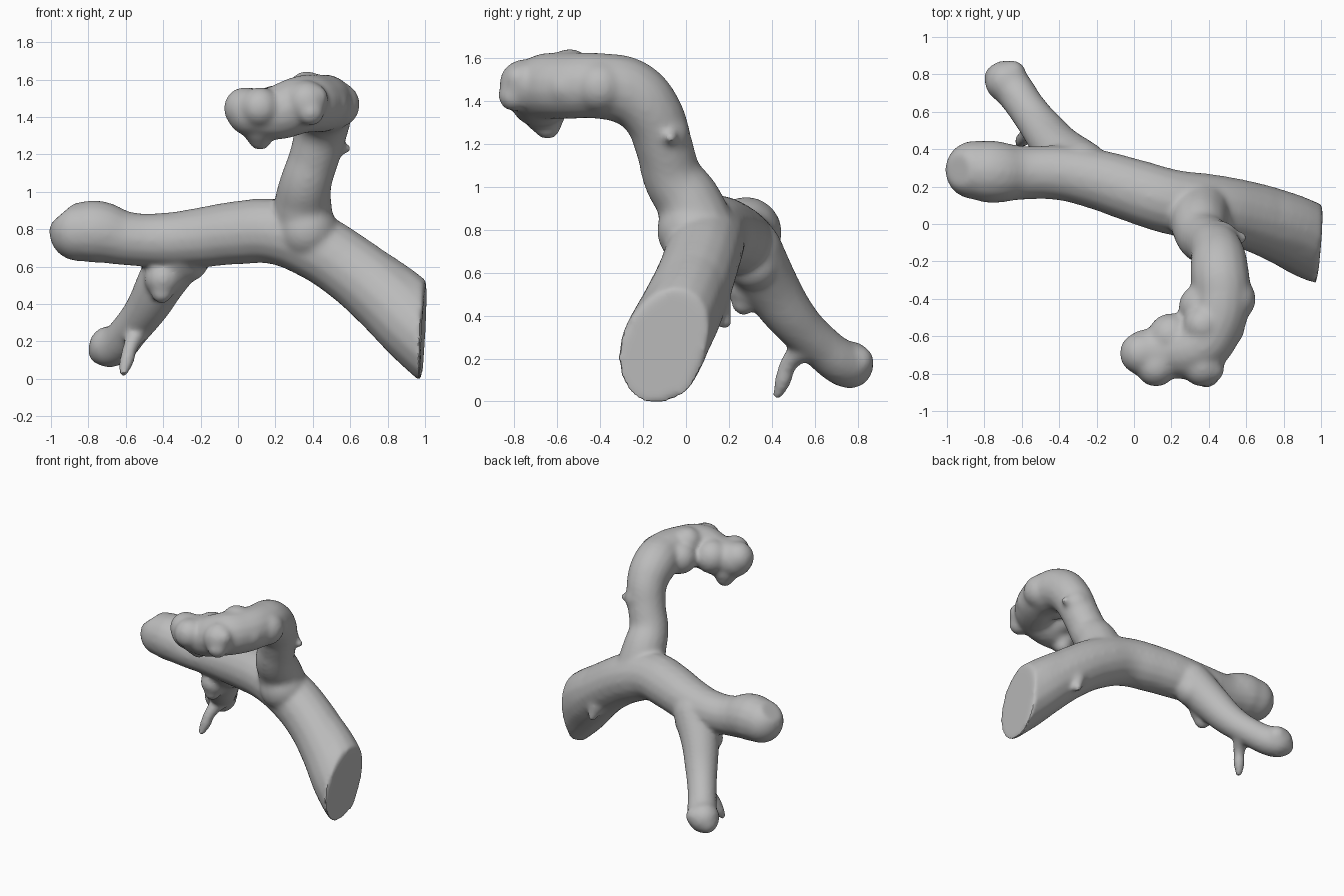
import bpy, bmesh
from mathutils import Vector

cube = bpy.data.objects.get("Cube")
if cube:
    bpy.data.objects.remove(cube, do_unlink=True)

bark = bpy.data.materials.new("grey_bark")
bark.use_nodes = True
GREY = (0.5, 0.5, 0.5, 1)
bark.diffuse_color = GREY
bark.node_tree.nodes["Principled BSDF"].inputs["Base Color"].default_value = GREY

bm = bmesh.new()


def lump(x, y, z, r):
    """Rounded swelling."""
    made = bmesh.ops.create_icosphere(bm, subdivisions=3, radius=r)
    bmesh.ops.translate(bm, verts=made["verts"], vec=(x, y, z))


def limb(points):
    """Round limb through (x, y, z, radius) points with rounded ends."""
    curve = bpy.data.curves.new("limb_path", "CURVE")
    curve.dimensions = "3D"
    curve.bevel_depth = 1
    curve.bevel_resolution = 6
    curve.use_fill_caps = True
    spline = curve.splines.new("BEZIER")
    spline.bezier_points.add(len(points) - 1)
    spline.resolution_u = 8
    spline.radius_interpolation = "CARDINAL"
    for p, (x, y, z, r) in zip(spline.bezier_points, points):
        p.co = (x, y, z)
        p.radius = r
        p.handle_left_type = p.handle_right_type = "AUTO"
    ob = bpy.data.objects.new("limb_path", curve)
    bpy.context.collection.objects.link(ob)
    bpy.context.view_layer.update()
    mesh = bpy.data.meshes.new_from_object(
        ob.evaluated_get(bpy.context.evaluated_depsgraph_get()))
    bm.from_mesh(mesh)
    bpy.data.objects.remove(ob, do_unlink=True)
    bpy.data.curves.remove(curve)
    bpy.data.meshes.remove(mesh)
    lump(*points[0])
    lump(*points[-1])


def saw(point, normal):
    """Flat cut, closed with a face."""
    cut = bmesh.ops.bisect_plane(
        bm, geom=bm.verts[:] + bm.edges[:] + bm.faces[:], clear_outer=True,
        plane_co=point, plane_no=normal)
    rim = [e for e in cut["geom_cut"] if isinstance(e, bmesh.types.BMEdge)]
    bmesh.ops.holes_fill(bm, edges=rim, sides=0)


# Main trunk with a ridge along its upper side, running past the sawn end
limb([(1.24, -.17, .04, .205), (.98, -.105, .265, .203), (.8, -.02, .44, .195),
      (.6, .05, .605, .183), (.4, .09, .73, .18), (.2, .12, .8, .175),
      (0, .18, .795, .17), (-.2, .24, .77, .16), (-.4, .275, .755, .147),
      (-.6, .275, .765, .145), (-.75, .28, .8, .168), (-.85, .29, .8, .158)])
limb([(1.24, -.14, .12, .185), (.98, -.08, .325, .187), (.8, 0, .48, .175),
      (.5, .07, .67, .17)])
bmesh.ops.remove_doubles(bm, verts=bm.verts[:], dist=1e-5)
saw((.995, -.1, .28), (1, -.06, -.04))
saw((-.93, .29, .905), (-.65, 0, .76))

# Upper limb, rising then hooking forward
limb([(.36, .09, .75, .17), (.35, .01, .95, .155), (.365, -.06, 1.06, .14),
      (.41, -.1, 1.2, .135), (.45, -.16, 1.36, .145), (.46, -.26, 1.455, .158),
      (.47, -.4, 1.485, .155), (.43, -.55, 1.485, .155), (.34, -.66, 1.48, .155),
      (.2, -.68, 1.435, .145), (.07, -.69, 1.44, .13)])
lump(.37, .03, .81, .165)

# Lower rear limb with a blunt tip
limb([(-.28, .3, .72, .15), (-.39, .39, .56, .135), (-.48, .5, .4, .115),
      (-.57, .62, .28, .103), (-.65, .73, .195, .108), (-.685, .765, .185, .112)])

# Knots on the hooked end, the rear tip and under the rear fork
for knot in [(.12, -.66, 1.36, .1), (.12, -.645, 1.3, .065),
             (.37, -.755, 1.495, .115), (.39, -.8, 1.44, .075),
             (.12, -.76, 1.465, .11), (.04, -.69, 1.46, .115),
             (.36, -.44, 1.47, .12), (.53, -.4, 1.48, .125),
             (.5, -.56, 1.48, .095), (.37, -.54, 1.555, .105),
             (.2, -.6, 1.46, .125), (.42, -.78, 1.52, .065),
             (-.725, .785, .16, .075), (-.65, .8, .2, .078),
             (-.27, .32, .65, .12), (-.4, .29, .55, .1), (-.405, .27, .475, .06)]:
    lump(*knot)

# Broken twig stubs
limb([(-.53, .56, .27, .06), (-.57, .48, .19, .043), (-.595, .45, .1, .04),
      (-.61, .43, .05, .028)])
limb([(.46, -.09, 1.26, .11), (.52, -.08, 1.255, .07), (.58, -.07, 1.245, .03)])
limb([(.62, .08, .56, .11), (.66, .15, .46, .07), (.68, .185, .38, .032)])

raw = bpy.data.meshes.new("branch")
bm.to_mesh(raw)
bm.free()
branch = bpy.data.objects.new("branch", raw)
bpy.context.collection.objects.link(branch)

# Fuse the limbs and soften the joints
remesh = branch.modifiers.new("fuse", "REMESH")
remesh.mode = "VOXEL"
remesh.voxel_size = 0.015
smooth = branch.modifiers.new("soften", "SMOOTH")
smooth.factor = 0.5
smooth.iterations = 14
bpy.context.view_layer.update()
fused = bpy.data.meshes.new_from_object(
    branch.evaluated_get(bpy.context.evaluated_depsgraph_get()))
branch.modifiers.clear()
branch.data = fused

# Stand on the ground, centred
lo, hi = [Vector([pick(v.co[i] for v in fused.vertices) for i in range(3)])
          for pick in (min, max)]
centre = (lo + hi) / 2
for v in fused.vertices:
    v.co -= Vector((centre.x, centre.y, lo.z))
fused.materials.clear()
fused.materials.append(bark)

bpy.ops.object.select_all(action="DESELECT")
branch.select_set(True)
bpy.context.view_layer.objects.active = branch
bpy.ops.object.shade_smooth_by_angle()
